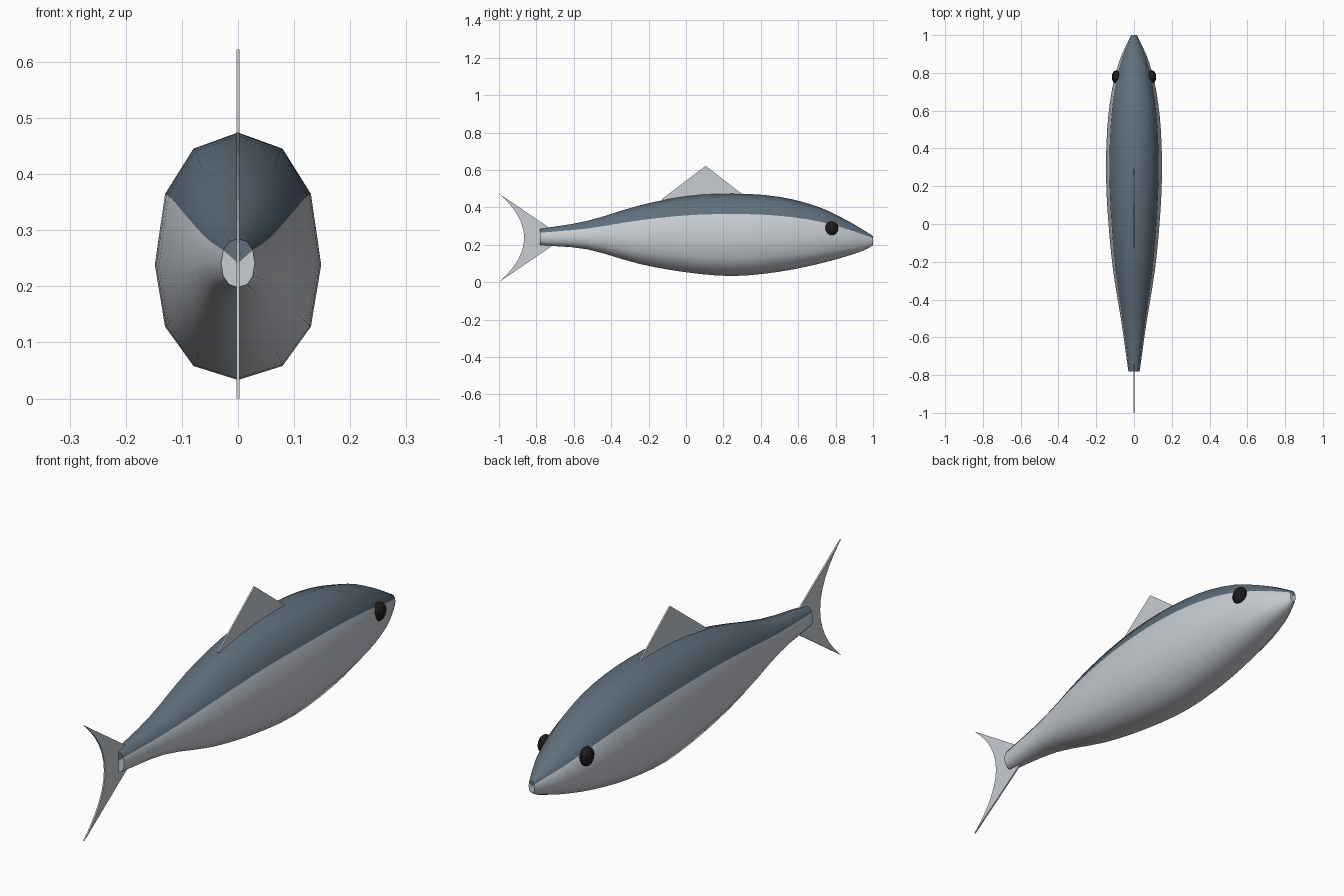
import bpy, bmesh, math

if "Cube" in bpy.data.objects:
    bpy.data.objects.remove(bpy.data.objects["Cube"])


def material(name, rgb):
    m = bpy.data.materials.new(name)
    m.diffuse_color = (*rgb, 1)
    m.use_nodes = True
    m.node_tree.nodes["Principled BSDF"].inputs["Base Color"].default_value = m.diffuse_color
    return m


SILVER = material("silver", (0.58, 0.61, 0.65))
SLATE = material("slate blue", (0.115, 0.16, 0.205))
BLACK = material("eye black", (0.012, 0.012, 0.012))


def make_object(name, bm, mats):
    bmesh.ops.recalc_face_normals(bm, faces=bm.faces)
    mesh = bpy.data.meshes.new(name)
    bm.to_mesh(mesh)
    bm.free()
    for m in mats:
        mesh.materials.append(m)
    ob = bpy.data.objects.new(name, mesh)
    bpy.context.collection.objects.link(ob)
    return ob


def smooth(ob, degrees):
    bpy.ops.object.select_all(action='DESELECT')
    ob.select_set(True)
    bpy.context.view_layer.objects.active = ob
    bpy.ops.object.shade_smooth_by_angle(angle=math.radians(degrees))


def catmull(a, b, c, d, t):
    """Smooth curve through uneven stations; the first value is y."""
    h = c[0] - b[0]
    out = [b[0] + h * t]
    for i in range(1, len(a)):
        m0 = (c[i] - a[i]) / (c[0] - a[0]) * h
        m1 = (d[i] - b[i]) / (d[0] - b[0]) * h
        out.append((2*t**3 - 3*t**2 + 1) * b[i] + (t**3 - 2*t**2 + t) * m0
                   + (3*t**2 - 2*t**3) * c[i] + (t**3 - t**2) * m1)
    return out


# Body stations: y, half width, top z, middle z, bottom z
STATIONS = [
    (-0.78, 0.030, 0.285, 0.241, 0.198),
    (-0.53, 0.065, 0.327, 0.240, 0.176),
    (-0.25, 0.110, 0.410, 0.239, 0.098),
    (0.00, 0.135, 0.460, 0.238, 0.053),
    (0.25, 0.148, 0.474, 0.238, 0.033),
    (0.50, 0.142, 0.456, 0.238, 0.056),
    (0.71, 0.117, 0.402, 0.236, 0.098),
    (0.87, 0.075, 0.325, 0.230, 0.142),
    (0.96, 0.035, 0.272, 0.225, 0.174),
    (1.00, 0.014, 0.247, 0.222, 0.197),
]
SIDES = 12


def power(v):
    return math.copysign(abs(v) ** 0.9, v)


# Body: twelve-sided lofted rings, top four strips are dark
bm = bmesh.new()
rings = []
sections = []
for i in range(len(STATIONS) - 1):
    a, b, c = STATIONS[max(i - 1, 0)], STATIONS[i], STATIONS[i + 1]
    d = STATIONS[min(i + 2, len(STATIONS) - 1)]
    sections += [catmull(a, b, c, d, k / 3) for k in range(3)]
sections.append(STATIONS[-1])
for y, w, top, mid, low in sections:
    ring = []
    for k in range(SIDES):
        ang = 2 * math.pi * k / SIDES
        cz = power(round(math.cos(ang), 6))
        r = top - mid if cz > 0 else mid - low
        ring.append(bm.verts.new((w * power(round(math.sin(ang), 6)), y, mid + cz * r)))
    rings.append(ring)


def is_back(k):
    return 1 if k in (0, 1, SIDES - 2, SIDES - 1) else 0


for r0, r1 in zip(rings, rings[1:]):
    for k in range(SIDES):
        j = (k + 1) % SIDES
        bm.faces.new((r0[k], r0[j], r1[j], r1[k])).material_index = is_back(k)
for ring, s in ((rings[0], sections[0]), (rings[-1], sections[-1])):
    hub = bm.verts.new((0, s[0], s[3]))
    for k in range(SIDES):
        bm.faces.new((ring[k], ring[(k + 1) % SIDES], hub)).material_index = is_back(k)
smooth(make_object("body", bm, [SILVER, SLATE]), 50)


# Fins: thin plates cut from a side outline
def fin(name, outline, thick=0.006):
    bm = bmesh.new()
    face = bm.faces.new([bm.verts.new((-thick / 2, y, z)) for y, z in outline])
    ext = bmesh.ops.extrude_face_region(bm, geom=[face])["geom"]
    bmesh.ops.translate(bm, vec=(thick, 0, 0),
                        verts=[v for v in ext if isinstance(v, bmesh.types.BMVert)])
    return make_object(name, bm, [SILVER])


fin("dorsal_fin", [(-0.13, 0.443), (0.105, 0.622), (0.30, 0.471), (0.28, 0.43), (-0.10, 0.40)])
MID, HALF = 0.237, 0.237
trailing = [(-0.865 - 0.135 * (t / 6) ** 2, MID + HALF * t / 6) for t in range(-6, 7)]
fin("tail_fin", trailing + [(-0.72, 0.283), (-0.72, 0.191)])

# Eyes: flattened low-poly balls on both sides
for side, label in ((1, "right"), (-1, "left")):
    bm = bmesh.new()
    bmesh.ops.create_uvsphere(bm, u_segments=10, v_segments=8, radius=1)
    bmesh.ops.scale(bm, vec=(0.025, 0.036, 0.038), verts=bm.verts)
    bmesh.ops.translate(bm, vec=(side * 0.094, 0.778, 0.288), verts=bm.verts)
    make_object(label + "_eye", bm, [BLACK])
